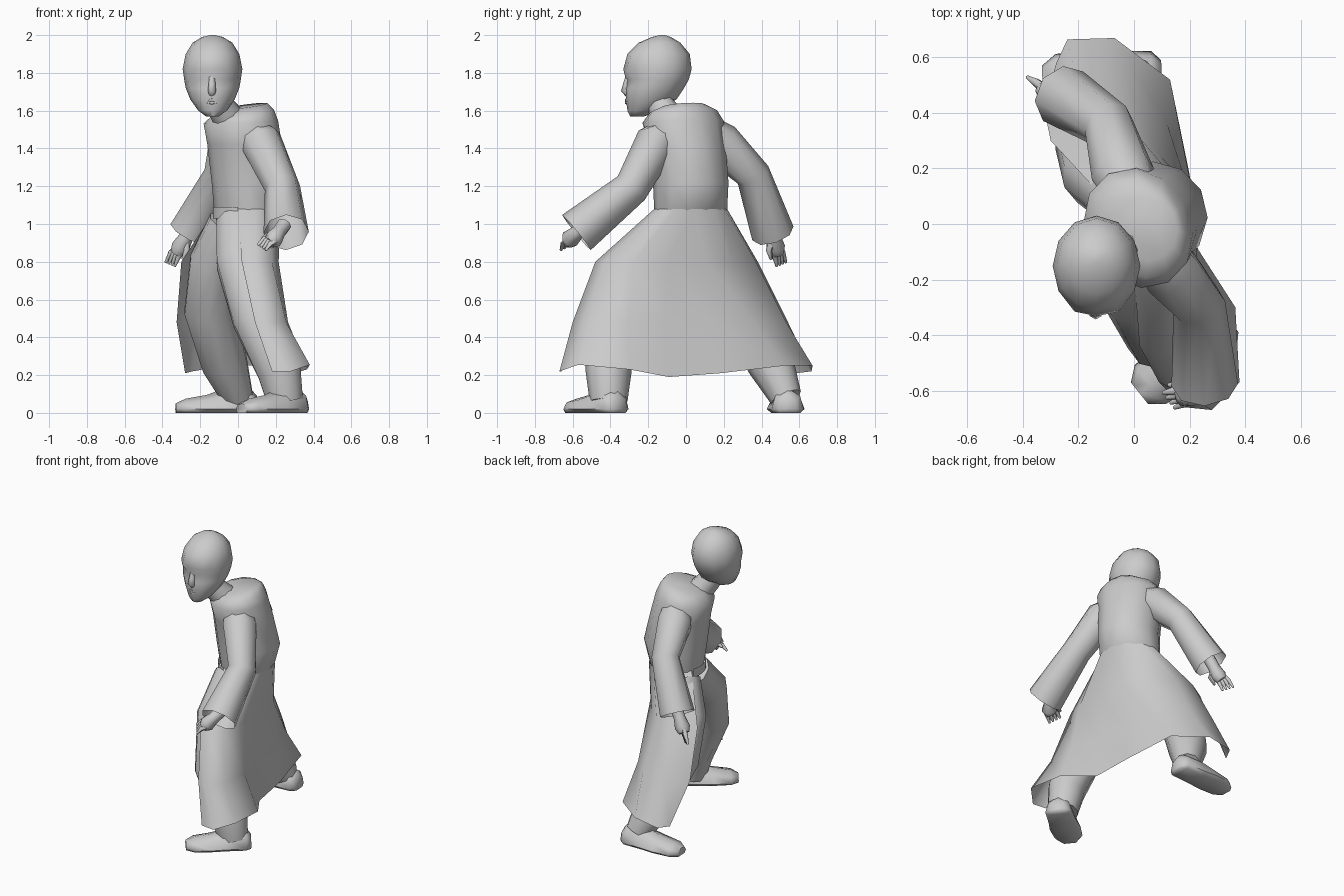
import bpy, bmesh, math
from mathutils import Vector as V

if "Cube" in bpy.data.objects:
    bpy.data.objects.remove(bpy.data.objects["Cube"])


def loft(name, rows, closed=True, cap0=True, cap1=True):
    """Skin a list of equal-length point rows."""
    bm = bmesh.new()
    vs = [[bm.verts.new(p) for p in row] for row in rows]
    n = len(rows[0])
    for a, b in zip(vs, vs[1:]):
        for i in range(n if closed else n - 1):
            j = (i + 1) % n
            bm.faces.new((a[i], a[j], b[j], b[i]))
    if closed and cap0:
        bm.faces.new(vs[0][::-1])
    if closed and cap1:
        bm.faces.new(vs[-1])
    bmesh.ops.recalc_face_normals(bm, faces=bm.faces)
    me = bpy.data.meshes.new(name)
    bm.to_mesh(me)
    bm.free()
    ob = bpy.data.objects.new(name, me)
    bpy.context.collection.objects.link(ob)
    return ob


def tube(name, pts, n=8, cap0=True, cap1=True):
    """Round tube through (x, y, z, radius) points."""
    c = [V(p[:3]) for p in pts]
    rows = []
    for i, p in enumerate(pts):
        d = (c[min(i + 1, len(c) - 1)] - c[max(i - 1, 0)]).normalized()
        u = d.cross(V((1, 0, 0))).normalized()
        v = d.cross(u)
        rows.append([c[i] + p[3] * (math.cos(k * math.tau / n) * u + math.sin(k * math.tau / n) * v)
                     for k in range(n)])
    return loft(name, rows, cap0=cap0, cap1=cap1)


# torso is turned: facing direction and shoulder direction
FACE, SIDE = V((-.87, -.48, 0)), V((-.48, .87, 0))


def body_point(ring, t):
    """Point on a torso ring; the last value lowers the ring towards the front."""
    x, y, z, a, b, tilt = ring
    return V((x, y, z - tilt * math.cos(t))) + a * math.cos(t) * FACE + b * math.sin(t) * SIDE


WAIST = (.055, .025, 1.08, .178, .2, 0)
torso = [(.03, .01, 1.0, .13, .18, 0), WAIST, (.063, .025, 1.22, .205, .2, 0),
         (.035, .005, 1.42, .195, .21, 0), (.015, -.015, 1.54, .19, .225, .01),
         (.03, -.015, 1.595, .15, .19, .015), (.045, -.015, 1.625, .11, .12, .017)]
loft("robe_torso", [[body_point(r, k * math.tau / 12) for k in range(12)] for r in torso], cap0=False)
band = [(.04, .015, z, .17, .19, 0) for z in (1.03, 1.09)]
loft("waistband", [[body_point(r, math.radians(-45 + k * 12)) for k in range(9)] for r in band], closed=False)

# robe skirt, open at the front, wrapped around both legs
top = [body_point(WAIST, math.radians(-40 - k * 30)) for k in range(10)]
thigh = [(.02, -.44), (.09, -.48), (.18, -.42), (.215, -.28), (.195, -.10), (.20, .11),
         (.10, .24), (-.03, .37), (-.17, .38), (-.30, .30)]
knee = [(.09, -.57), (.15, -.6), (.255, -.52), (.265, -.31), (.20, -.11), (.205, .14),
        (.12, .36), (-.03, .53), (-.21, .54), (-.325, .42)]
hem = [(.18, -.66, .22), (.28, -.67, .22), (.38, -.57, .255), (.365, -.30, .23), (.23, -.09, .19),
       (.20, .18, .21), (.13, .52, .25), (-.07, .67, .25), (-.24, .665, .22), (-.28, .58, .21)]
loft("robe_skirt", [top, [(x, y, .8) for x, y in thigh], [(x, y, .48) for x, y in knee], hem], closed=False)

# sleeves with open flared cuffs
tube("left_sleeve", [(.05, -.07, 1.49, .085), (.125, -.16, 1.43, .112), (.235, -.29, 1.19, .095),
                     (.255, -.58, .955, .12)], 8, False, False)
tube("right_sleeve", [(.0, .09, 1.5, .09), (-.04, .18, 1.43, .115), (-.09, .355, 1.26, .093),
                      (-.255, .46, .95, .115)], 8, False, False)

# trouser legs
tube("left_leg", [(.0, -.06, 1.0, .12), (.01, -.25, .8, .13), (.09, -.40, .5, .125),
                  (.22, -.41, .22, .122), (.25, -.41, .06, .10)], 10)
tube("right_leg", [(-.04, .1, 1.0, .12), (-.13, .18, .8, .13), (-.15, .30, .55, .14),
                   (-.07, .45, .26, .125), (.0, .53, .08, .085)], 10)


def shoe(name, heel, toe):
    h, d = V(heel), V(toe) - V(heel)
    w = V((-d.y, d.x, 0)).normalized()
    rows = []
    for t, hw, ht in [(0, .05, .09), (.08, .085, .13), (.4, .09, .13), (.62, .1, .095),
                      (.88, .09, .075), (1, .05, .05)]:
        rows.append([h + d * t + w * hw * math.cos(a) + V((0, 0, max(0, .02 + (ht - .02) * math.sin(a))))
                     for a in [math.radians(k) for k in (-40, 0, 40, 90, 140, 180, 220)]])
    loft(name, rows)


shoe("left_shoe", (.345, -.35, 0), (.02, -.61, 0))
shoe("right_shoe", (.10, .54, 0), (-.33, .52, 0))


def hand(name, wrist, palm, tips, across):
    """Palm tube, four bent fingers and a thumb."""
    w, p, t, a = V(wrist), V(palm), V(tips), V(across)
    inner = w + (w - p) * 1.2
    tube(name + "_palm", [(*inner, .04), (*w, .038), (*p, .05), (*p.lerp(t, .35), .036)], 8)
    for i in range(4):
        o = a * (i - 1.5)
        mid = p.lerp(t, .55) + o + V((0, 0, .012))
        tube(f"{name}_finger_{i + 1}", [(*(p + o * .8), .016), (*mid, .015), (*(t + o * 1.15), .007)], 6)
    tube(name + "_thumb", [(*w, .018), (*(p - a * 2.5), .018), (*(p.lerp(t, .5) - a * 2.8), .008)], 6)


hand("left_hand", (.215, -.575, .955), (.19, -.615, .92), (.125, -.635, .875), (.012, -.016, -.008))
hand("right_hand", (-.275, .465, .93), (-.305, .475, .875), (-.36, .505, .785), (-.014, .014, .006))

# neck
tube("neck", [(-.03, -.07, 1.53, .09), (-.09, -.13, 1.62, .075), (-.13, -.15, 1.7, .075)], 10)

# head with sunken eye sockets: (z, half width, front y, back y)
skull = [(1.57, .035, -.295, -.22), (1.6, .075, -.31, -.14), (1.66, .118, -.318, -.05), (1.72, .142, -.322, -.01),
         (1.765, .15, -.318, .015), (1.82, .158, -.332, .03), (1.9, .142, -.31, .02), (1.96, .105, -.25, -.03),
         (1.99, .055, -.18, -.08), (2.0, .012, -.14, -.11)]
rows = []
for i, (z, w, f, b) in enumerate(skull):
    cy, hy = (f + b) / 2, (b - f) / 2
    rows.append([V((-.135 + w * math.sin(k * math.tau / 12), cy - hy * math.cos(k * math.tau / 12), z))
                 for k in range(12)])
for k in (1, 11):
    rows[4][k].y += .02
    rows[5][k].y -= .008
loft("head", rows)

# nose and lips
tube("nose", [(-.137, -.302, 1.79, .016), (-.138, -.312, 1.74, .021), (-.138, -.319, 1.705, .025),
              (-.138, -.306, 1.685, .016)], 6)
for z in (1.656, 1.642):
    loft("lip", [[(-.138 + s * .036, -.314 + abs(s) * .012 + .01 * (1.1 - abs(s)) * math.cos(a),
                   z + .01 * (1.1 - abs(s)) * math.sin(a)) for a in (0, 1.26, 2.51, 3.77, 5.03)]
                 for s in (-1, 0, 1)])

# smooth shading with kept creases
for ob in bpy.data.objects:
    ob.select_set(True)
    bpy.context.view_layer.objects.active = ob
bpy.ops.object.shade_smooth_by_angle(angle=math.radians(60))
